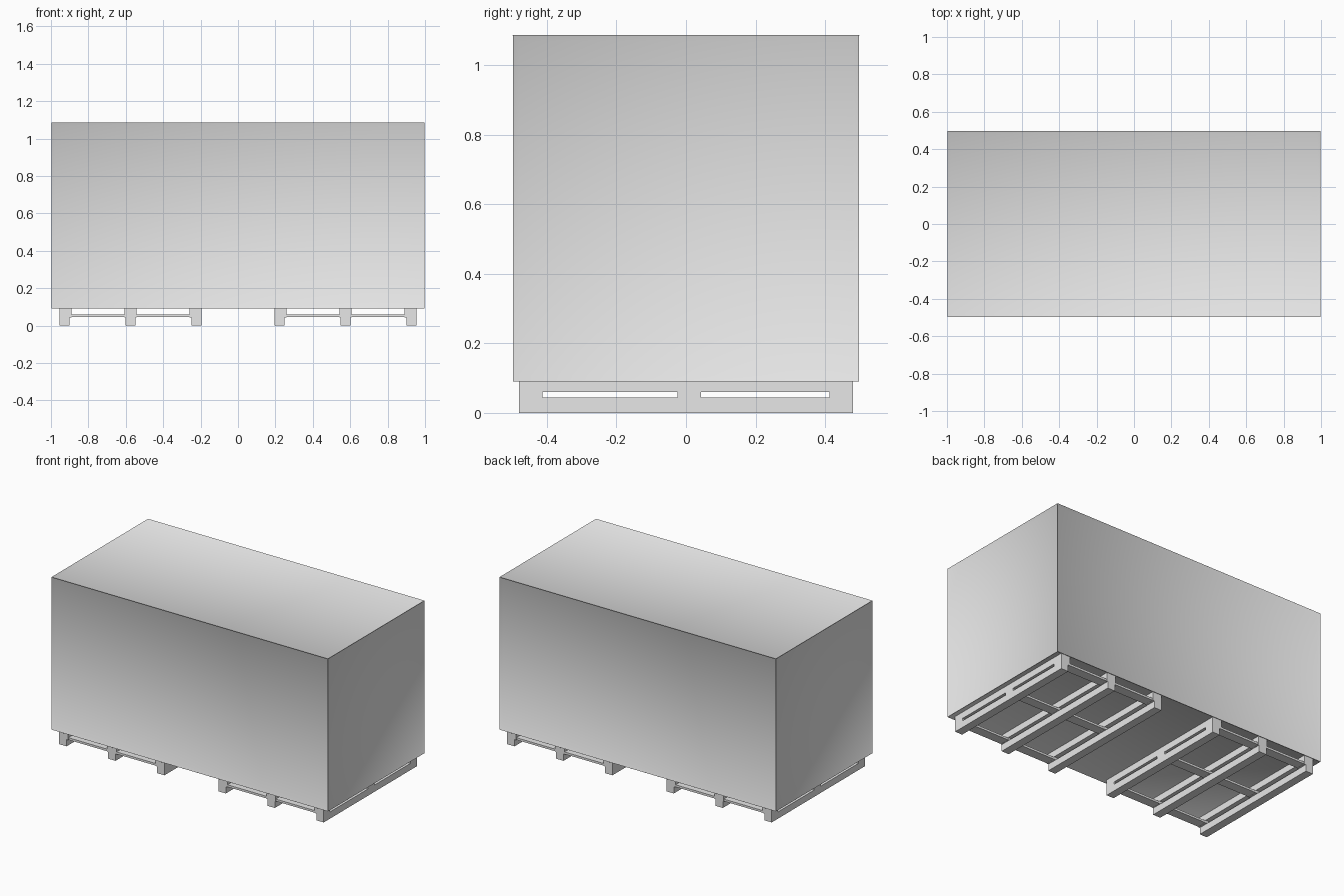
import bpy, bmesh
from mathutils import Vector, Matrix

if "Cube" in bpy.data.objects:
    bpy.data.objects.remove(bpy.data.objects["Cube"], do_unlink=True)

grey = bpy.data.materials.new("light_grey")
grey.use_nodes = True
grey.diffuse_color = (0.8, 0.8, 0.8, 1)
for node in grey.node_tree.nodes:
    if node.type == "BSDF_PRINCIPLED":
        node.inputs["Base Color"].default_value = (0.8, 0.8, 0.8, 1)


def add_box(bm, low, high):
    low, high = Vector(low), Vector(high)
    matrix = Matrix.Translation((low + high) / 2) @ Matrix.Diagonal((*(high - low), 1))
    bmesh.ops.create_cube(bm, size=1, matrix=matrix)


def finish(bm, name):
    mesh = bpy.data.meshes.new(name)
    bm.to_mesh(mesh)
    bm.free()
    obj = bpy.data.objects.new(name, mesh)
    obj.data.materials.append(grey)
    bpy.context.collection.objects.link(obj)
    return obj


# Crate body: every side has a recessed panel inside a softly rounded frame
bm = bmesh.new()
add_box(bm, (-1, -0.5, 0.088), (1, 0.5, 1.088))
bmesh.ops.inset_individual(bm, faces=bm.faces[:], thickness=0.028, depth=-0.014)
bm.normal_update()
convex = [e for e in bm.edges if e.calc_face_angle_signed(0) > 0.5]
bmesh.ops.bevel(bm, geom=convex, offset=0.005, segments=3, profile=0.5, affect="EDGES")
body = finish(bm, "crate_body")
bpy.ops.object.select_all(action="DESELECT")
body.select_set(True)
bpy.context.view_layer.objects.active = body
bpy.ops.object.shade_smooth_by_angle(angle=0.7)

# Stepped runners: narrow foot, spacer blocks around the slots, wider top
SPACERS = [(-0.48, -0.413), (-0.025, 0.043), (0.413, 0.48)]
SLOT_LOW, SLOT_HIGH, TOP = 0.044, 0.06, 0.103


def runner(name, top_span, foot_span):
    bm = bmesh.new()
    add_box(bm, (foot_span[0], -0.48, 0), (foot_span[1], 0.48, SLOT_LOW))
    add_box(bm, (top_span[0], -0.48, SLOT_HIGH), (top_span[1], 0.48, TOP))
    for y0, y1 in SPACERS:
        add_box(bm, (top_span[0], y0, SLOT_LOW), (top_span[1], y1, SLOT_HIGH))
    finish(bm, name)


# Two mirrored pallets, each with three runners and three cross slats
SPANS = {
    "inner_runner": ((0.195, 0.26), (0.195, 0.248)),
    "middle_runner": ((0.542, 0.608), (0.548, 0.602)),
    "outer_runner": ((0.89, 0.955), (0.902, 0.955)),
}
for side, sign in (("left", 1), ("right", -1)):
    for part, spans in SPANS.items():
        top, foot = [sorted(sign * x for x in span) for span in spans]
        runner(f"{side}_{part}", top, foot)
    for place, (y0, y1) in zip(("front", "centre", "back"), SPACERS):
        bm = bmesh.new()
        x0, x1 = sorted((sign * 0.25, sign * 0.9))
        add_box(bm, (x0, y0 + 0.002, SLOT_LOW + 0.001), (x1, y1 - 0.002, SLOT_HIGH - 0.001))
        finish(bm, f"{side}_{place}_slat")
